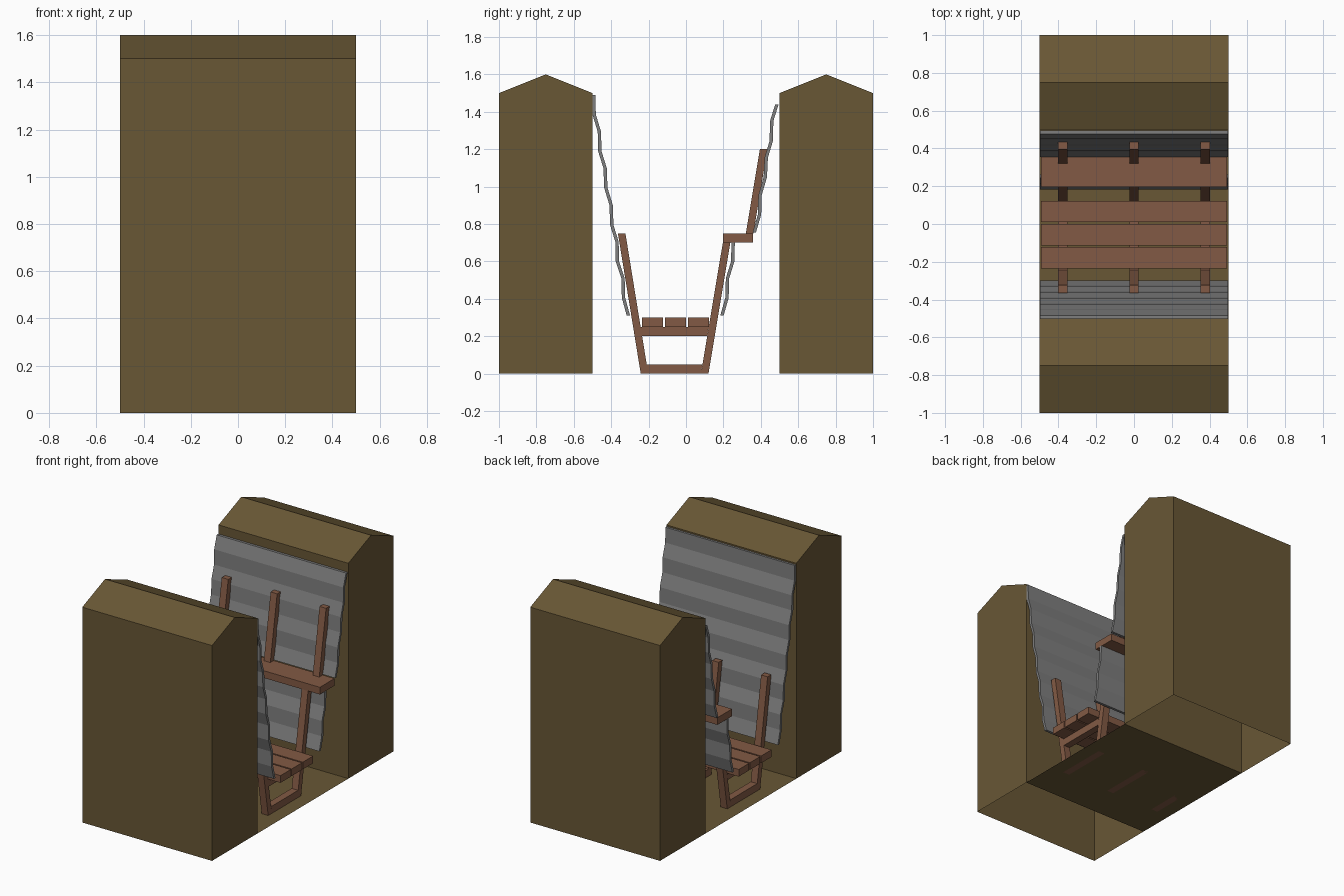
import bpy, bmesh

if "Cube" in bpy.data.objects:
    bpy.data.objects.remove(bpy.data.objects["Cube"])


def material(name, rgb):
    m = bpy.data.materials.new(name)
    m.diffuse_color = (*rgb, 1)
    m.use_nodes = True
    m.node_tree.nodes["Principled BSDF"].inputs["Base Color"].default_value = m.diffuse_color
    return m


EARTH = material("earth", (0.14, 0.095, 0.036))
WOOD = material("wood", (0.225, 0.102, 0.058))
METAL = material("metal", (0.21, 0.21, 0.21))


def finish(bm, name, mat):
    bmesh.ops.recalc_face_normals(bm, faces=bm.faces)
    me = bpy.data.meshes.new(name)
    bm.to_mesh(me)
    bm.free()
    me.materials.append(mat)
    ob = bpy.data.objects.new(name, me)
    bpy.context.collection.objects.link(ob)
    return ob


def prism(name, outline, x0, x1, mat):
    """Closed (y, z) outline extruded along x."""
    bm = bmesh.new()
    face = bm.faces.new([bm.verts.new((x0, y, z)) for y, z in outline])
    ext = bmesh.ops.extrude_face_region(bm, geom=[face], use_keep_orig=True)
    verts = [v for v in ext["geom"] if isinstance(v, bmesh.types.BMVert)]
    bmesh.ops.translate(bm, vec=(x1 - x0, 0, 0), verts=verts)
    return finish(bm, name, mat)


def beam(y0, y1, z0, z1, lean=0):
    """Outline of a beam whose top is shifted by lean."""
    return [(y0, z0), (y1, z0), (y1 + lean, z1), (y0 + lean, z1)]


# earth: two open-bottomed banks joined by a flat trench floor
bm = bmesh.new()
profile = [(-1, 0), (-1, 1.5), (-.75, 1.6), (-.5, 1.5), (-.5, 0),
           (.5, 0), (.5, 1.5), (.75, 1.6), (1, 1.5), (1, 0)]
a, b = [[bm.verts.new((x, y, z)) for y, z in profile] for x in (-.5, .5)]
for i in range(len(profile) - 1):
    bm.faces.new((a[i], b[i], b[i + 1], a[i + 1]))
for side in (a, b):
    bm.faces.new(side[:5])
    bm.faces.new(side[5:])
finish(bm, "trench_earth", EARTH)

# timber frames
parts = {
    "front_post": beam(-.242, -.202, 0, .75, -.122),
    "back_post": beam(.08, .12, 0, .70, .117),
    "upper_post": beam(.32, .36, .75, 1.2, .075),
    "foot_beam": [(-.202, 0), (.08, 0), (.088, .05), (-.21, .05)],
    "cross_beam": [(-.235, .2), (.113, .2), (.121, .25), (-.243, .25)],
}
for i, x in enumerate((-.377, 0, .377)):
    for name, outline in parts.items():
        prism(f"{name}_{i + 1}", outline, x - .025, x + .025, WOOD)

# walkway boards and firing shelf
for i in range(3):
    y = -.236 + i * .123
    prism(f"walkway_board_{i + 1}", beam(y, y + .113, .25, .30), -.493, .493, WOOD)
prism("shelf", beam(.197, .358, .70, .75), -.493, .493, WOOD)


def sheet(name, path):
    """Thin corrugated sheet following a (y, z) zigzag."""
    t = .009
    outline = [(y - t, z) for y, z in path] + [(y + t, z) for y, z in reversed(path)]
    prism(name, outline, -.498, .498, METAL)


# corrugated revetment sheets
sheet("front_sheet", [(-.494, 1.49), (-.491, 1.385), (-.463, 1.293), (-.461, 1.19),
                      (-.432, 1.097), (-.429, .995), (-.400, .90), (-.397, .795),
                      (-.369, .705), (-.367, .60), (-.337, .51), (-.334, .405), (-.308, .31)])
sheet("back_upper_sheet", [(.486, 1.44), (.458, 1.35), (.456, 1.245), (.429, 1.155),
                           (.424, 1.05), (.396, .955), (.393, .85), (.365, .755)])
sheet("back_lower_sheet", [(.252, .70), (.250, .60), (.222, .51), (.219, .405), (.192, .31)])
